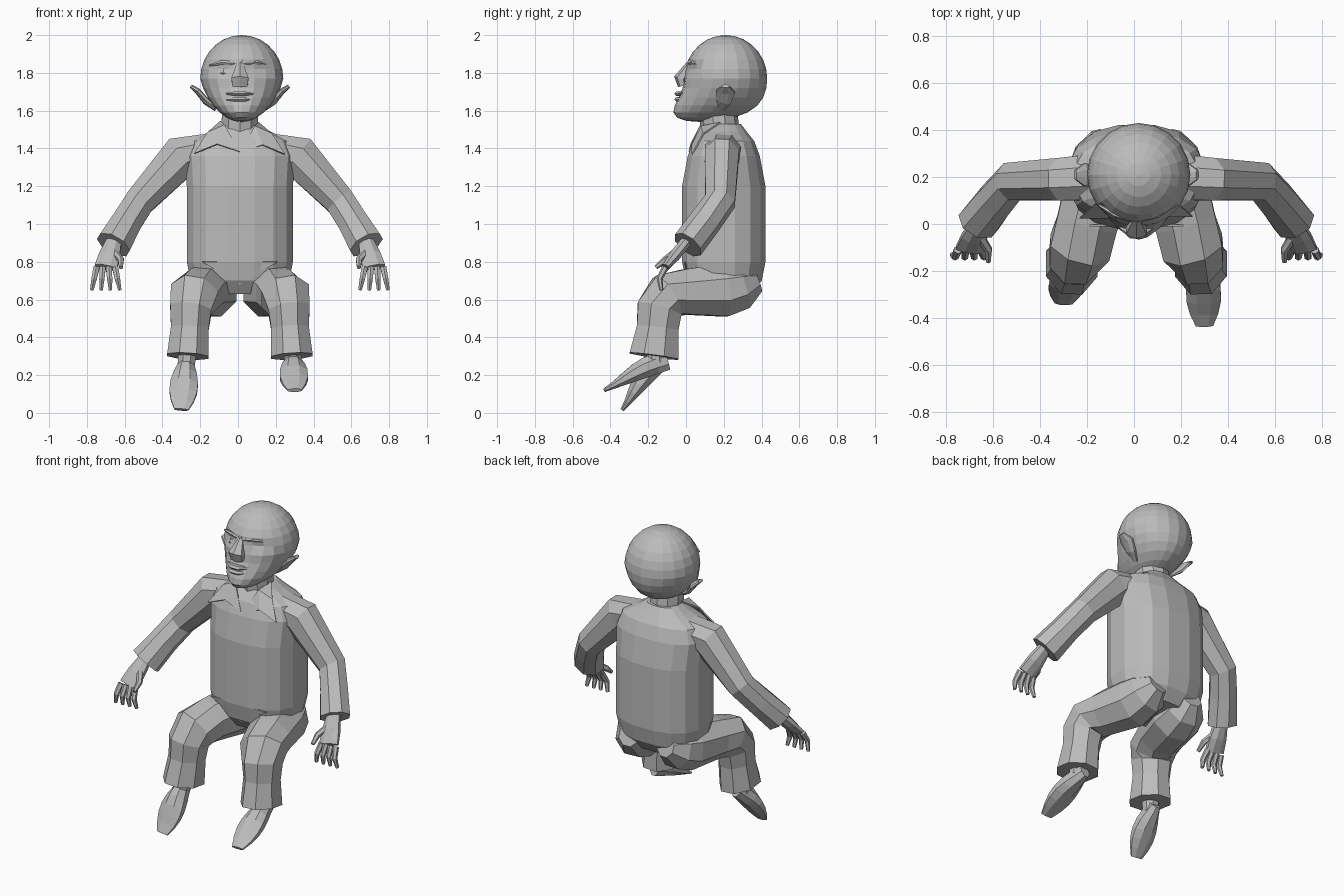
import bpy
import bmesh
from math import cos, sin, pi, copysign
from mathutils import Vector

default_cube = bpy.data.objects.get("Cube")
if default_cube:
    bpy.data.objects.remove(default_cube)

tone = (.5, .5, .5, 1)
grey = bpy.data.materials.new("plain grey")
grey.use_nodes = True
grey.diffuse_color = tone
grey.node_tree.nodes["Principled BSDF"].inputs["Base Color"].default_value = tone

midline = .01
ACROSS = Vector((1, 0, 0))
UPRIGHT = Vector((0, 0, 1))


def link(name, mesh):
    mesh.materials.append(grey)
    part = bpy.data.objects.new(name, mesh)
    bpy.context.collection.objects.link(part)
    return part


def build(name, verts, faces):
    mesh = bpy.data.meshes.new(name)
    mesh.from_pydata([tuple(v) for v in verts], [], faces)
    return link(name, mesh)


def tube(name, path, widths, depths=None, side=1, sides=8, axis=ACROSS, power=1):
    """Skin oval sections along a path; side -1 mirrors it, a low power squares it."""
    points = [Vector(p) for p in path]
    depths = depths or widths
    last = len(points) - 1
    grow = 1 / cos(pi / sides)
    verts = []
    for i, centre in enumerate(points):
        along = (points[min(i + 1, last)] - points[max(i - 1, 0)]).normalized()
        wide = (axis - along * along.dot(axis)).normalized()
        deep = along.cross(wide)
        for j in range(sides):
            angle = side * 2 * pi * (j + .5) / sides
            c, s = [copysign(abs(k) ** power, k) * grow for k in (cos(angle), sin(angle))]
            v = centre + wide * c * widths[i] + deep * s * depths[i]
            verts.append((midline + side * v.x, v.y, v.z))
    faces = [tuple(reversed(range(sides))), tuple(range(last * sides, len(verts)))]
    for i in range(last):
        for j in range(sides):
            a, b = i * sides + j, i * sides + (j + 1) % sides
            faces.append((a, b, b + sides, a + sides))
    return build(name, verts, faces)


def make_head():
    """A ball whose lower half narrows and slides forward into a jaw."""
    bm = bmesh.new()
    bmesh.ops.create_uvsphere(bm, u_segments=20, v_segments=14, radius=1)
    for vert in bm.verts:
        x, y, z = vert.co
        low = max(0, -z)
        socket = y < 0 and .1 < z < .3 and .2 < abs(x) < .7
        x *= 1 - .2 * low
        y = y * (1 + .7 * low * low) - .6 * low * low
        if socket:
            y += .1
        vert.co = (.02 + x * .22, .21 + y * .22, 1.77 + z * .23)
    mesh = bpy.data.meshes.new("head")
    bm.to_mesh(mesh)
    bm.free()
    link("head", mesh)


make_head()

# Nose and lips
tube("nose", [(0, .02, 1.85), (0, -.03, 1.77), (0, -.02, 1.73)],
     [.015, .045, .04], [.015, .03, .02], sides=6)
for name, height in (("upper_lip", 1.69), ("lower_lip", 1.66)):
    tube(name, [(x, -.05 + abs(x) / 2, height) for x in (-.07, -.02, .02, .07)],
         [.005, .012, .012, .005], [.005, .02, .02, .005], sides=6, axis=UPRIGHT)

# Neck and shirt body
tube("neck", [(0, .19, 1.4), (0, .17, 1.6)], [.1, .095], sides=10)
tube("torso",
     [(0, .2, z) for z in (.63, .7, .8, 1, 1.2, 1.36, 1.44, 1.49, 1.53)],
     [.18, .26, .28, .28, .28, .29, .26, .16, .1],
     [.15, .2, .22, .22, .22, .19, .16, .12, .09], sides=16, power=.8)


def make_face_side(tag, side):
    tube(tag + "_brow", [(.01, .015, 1.85), (.09, .04, 1.855), (.16, .08, 1.84)],
         [.008, .012, .005], side=side, sides=6, axis=UPRIGHT)
    tube(tag + "_eye", [(.04, .03, 1.8), (.08, .045, 1.8), (.13, .07, 1.8)],
         [.005, .02, .005], side=side, sides=6, axis=UPRIGHT)
    tube(tag + "_ear", [(.13, .18, 1.61), (.18, .2, 1.65), (.22, .21, 1.7), (.26, .21, 1.73)],
         [.01, .015, .015, .01], [.02, .04, .05, .02], side)


def make_collar(tag, side):
    outline = [(0, .02, 1.38), (.12, .03, 1.42), (.24, .03, 1.37), (.17, .09, 1.48),
               (.1, .18, 1.54), (.08, .08, 1.52)]
    collar = build(tag + "_collar", [(midline + side * x, y, z) for x, y, z in outline],
                   [(0, 1, 5), (1, 2, 3, 5), (3, 4, 5)])
    collar.modifiers.new("thickness", "SOLIDIFY").thickness = .008


def make_arm(tag, side):
    wrist, knuckles = Vector((.66, .02, .93)), Vector((.71, -.11, .77))
    tube(tag + "_sleeve",
         [(.14, .2, 1.4), (.31, .19, 1.36), (.53, .18, 1.12), (.6, .1, 1.01), (.67, .01, .89)],
         [.08, .11, .08, .08, .09], [.1, .09, .08, .08, .08], side,
         axis=ACROSS + UPRIGHT * .6)
    tube(tag + "_palm", [wrist, wrist.lerp(knuckles, .6), knuckles],
         [.035, .055, .06], [.03, .03, .02], side)
    for finger in range(4):
        spread = ACROSS * (finger - 1.5) * .033
        base = knuckles + spread
        bend = base + spread / 4 + Vector((0, -.03, -.06))
        tip = bend + spread / 4 + Vector((0, .01, -.06))
        tube(f"{tag}_finger_{finger + 1}", [base, bend, tip], [.016, .014, .009],
             side=side, sides=6)
    tube(tag + "_thumb", [wrist.lerp(knuckles, .4), (.63, -.11, .81), (.63, -.16, .77)],
         [.02, .016, .01], side=side, sides=6)


def make_leg(tag, side, heel, toe):
    cuff = Vector((.275, -.17, .3))
    tube(tag + "_trouser_leg",
         [(.13, .38, .7), (.14, .3, .67), (.155, .2, .65), (.21, 0, .64), (.24, -.1, .62),
          (.26, -.14, .55), (.265, -.15, .45), cuff],
         [.06, .12, .14, .13, .13, .11, .1, .11],
         [.06, .12, .14, .12, .12, .12, .11, .13], side)

    # Shoe rounded at both ends and thinning towards the toe
    heel, toe = Vector(heel), Vector(toe)
    lift = (toe - heel).cross(ACROSS).normalized()
    lift *= copysign(1, lift.z)
    steps = [i / 6 for i in range(7)]
    widths = [.03 + .045 * sin(pi * t ** 1.2 * .95) for t in steps]
    depths = [.03 + .025 * cos(pi * (t - .2)) for t in steps]
    path = [heel.lerp(toe, t) + lift * deep for t, deep in zip(steps, depths)]
    tube(tag + "_shoe", path, widths, depths, side)
    tube(tag + "_ankle", [cuff + UPRIGHT * .06, path[1]], [.05, .045], side=side)


# Paired parts, with the right foot pitched further down
for tag, side in (("left", 1), ("right", -1)):
    make_face_side(tag, side)
    make_collar(tag, side)
    make_arm(tag, side)
make_leg("left", 1, (.28, -.08, .23), (.29, -.43, .11))
make_leg("right", -1, (.28, -.1, .24), (.31, -.33, .01))

# Pointed front of the shirt hem
hem = build("shirt_hem", [(midline - .2, -.01, .8), (midline, .01, .68), (midline + .2, -.01, .8)],
            [(0, 1, 2)])
hem.modifiers.new("thickness", "SOLIDIFY").thickness = .008
